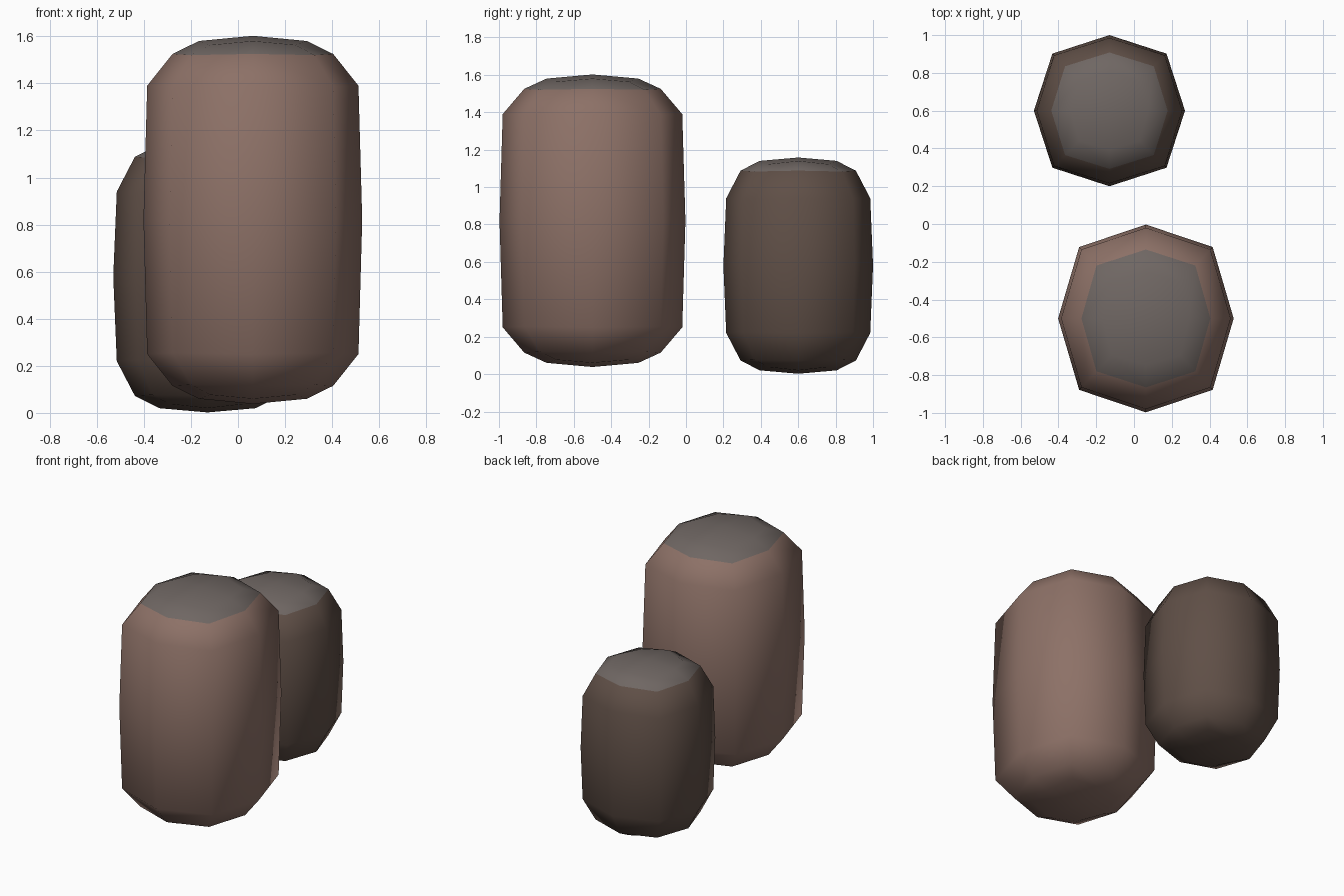
import bpy, bmesh

if "Cube" in bpy.data.objects:
    bpy.data.objects.remove(bpy.data.objects["Cube"])


def material(name, rgb):
    m = bpy.data.materials.new(name)
    m.diffuse_color = (*rgb, 1)
    m.use_nodes = True
    m.node_tree.nodes["Principled BSDF"].inputs["Base Color"].default_value = m.diffuse_color
    return m


cap_mat = material("cap_grey", (0.16, 0.135, 0.125))
light = material("light_brown", (0.266, 0.165, 0.135))
dark = material("dark_brown", (0.115, 0.078, 0.062))


def stone(name, body_mat, centre, scale_x, tip, rings):
    """Rounded eight-sided stone, mirrored above and below its middle.
    rings: (axis radius, diagonal offset, axis height, diagonal height),
    from the top down to the middle, heights relative to the middle."""
    cx, cy, cz = centre
    bm = bmesh.new()

    def ring(r, d, za, zd):
        pts = [(r, 0, za), (d, d, zd), (0, r, za), (-d, d, zd),
               (-r, 0, za), (-d, -d, zd), (0, -r, za), (d, -d, zd)]
        return [bm.verts.new((cx + x * scale_x, cy + y, cz + z)) for x, y, z in pts]

    full = rings + [(r, d, -za, -zd) for r, d, za, zd in reversed(rings[:-1])]
    loops = [ring(*v) for v in full]
    top = bm.verts.new((cx, cy, cz + tip))
    bottom = bm.verts.new((cx, cy, cz - tip))

    # Side bands; the first one belongs to the grey cap
    for k, (a, b) in enumerate(zip(loops, loops[1:])):
        for i in range(8):
            j = (i + 1) % 8
            f = bm.faces.new((a[i], b[i], b[j], a[j]))
            f.material_index = 1 if k == 0 else 0

    # End caps of four quads each
    for i in range(0, 8, 2):
        a = loops[0]
        bm.faces.new((top, a[i], a[i + 1], a[(i + 2) % 8])).material_index = 1
        b = loops[-1]
        bm.faces.new((bottom, b[i], b[i + 1], b[(i + 2) % 8]))

    bmesh.ops.recalc_face_normals(bm, faces=bm.faces)
    for f in bm.faces:
        f.smooth = True
    mesh = bpy.data.meshes.new(name)
    bm.to_mesh(mesh)
    bm.free()
    mesh.materials.append(body_mat)
    mesh.materials.append(cap_mat)
    obj = bpy.data.objects.new(name, mesh)
    bpy.context.collection.objects.link(obj)


# Tall stone at the front
stone("tall_stone", light, (0.063, -0.5, 0.82), 0.935, 0.782, [
    (0.245, 0.195, 0.76, 0.743),
    (0.365, 0.28, 0.705, 0.70),
    (0.48, 0.365, 0.57, 0.565),
    (0.497, 0.378, 0.0, 0.0)])

# Short stone at the back
stone("short_stone", dark, (-0.13, 0.6, 0.58), 1.0, 0.578, [
    (0.205, 0.16, 0.56, 0.542),
    (0.308, 0.235, 0.508, 0.503),
    (0.385, 0.293, 0.36, 0.355),
    (0.4, 0.302, 0.0, 0.0)])
